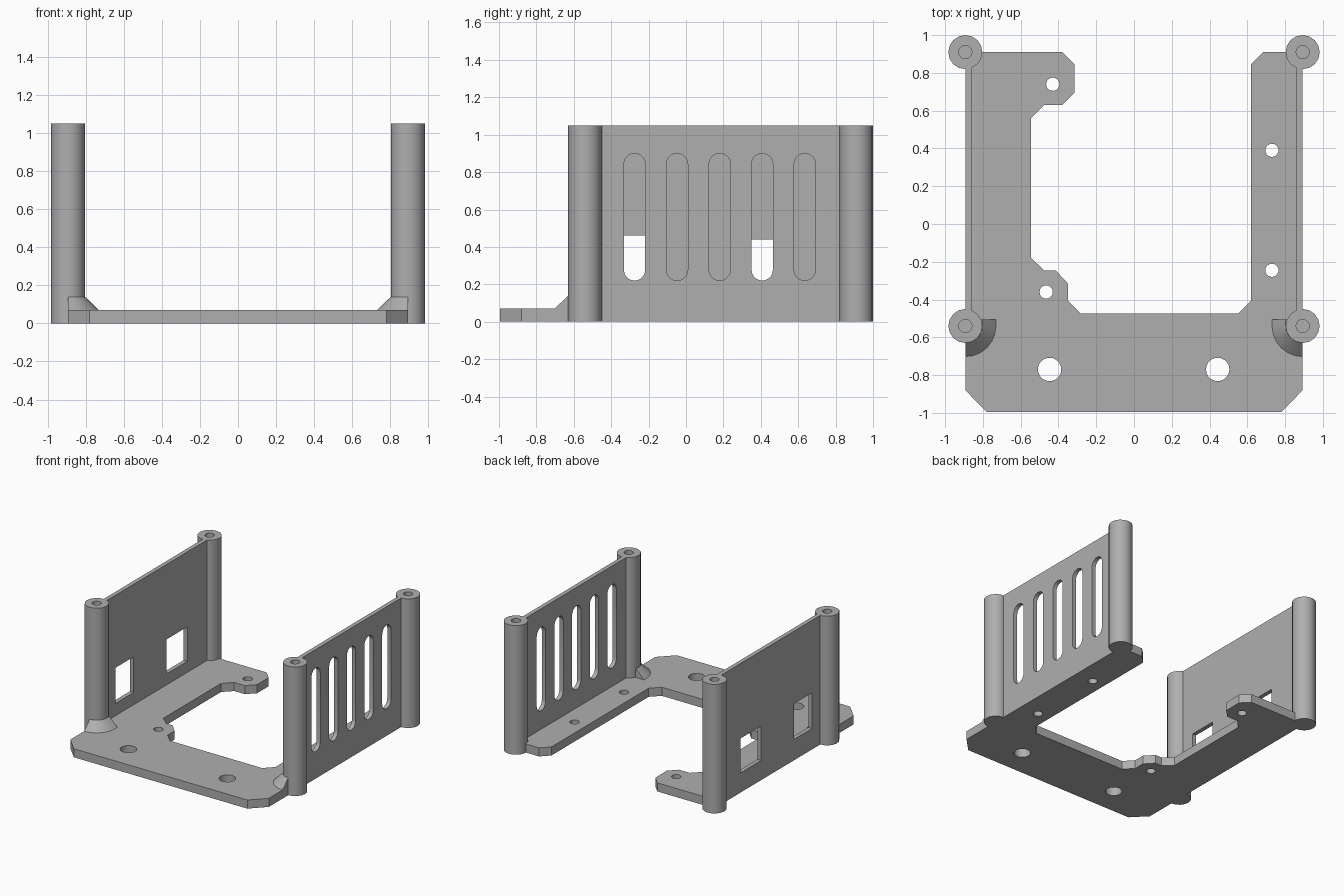
import bpy, bmesh
from math import sin, cos, pi, radians
from mathutils import Matrix, Vector

cube = bpy.data.objects.get("Cube")
if cube:
    bpy.data.objects.remove(cube, do_unlink=True)

GREY = (0.43, 0.43, 0.43, 1)
mat = bpy.data.materials.new("plain grey")
mat.use_nodes = True
mat.diffuse_color = GREY
mat.node_tree.nodes["Principled BSDF"].inputs["Base Color"].default_value = GREY

HEIGHT, BASE = 1.05, 0.07
POST_X, FRONT_Y, BACK_Y, POST_R = 0.893, -0.54, 0.91, 0.09


def finish(name, bm, smooth=True):
    bmesh.ops.remove_doubles(bm, verts=bm.verts, dist=1e-4)
    bmesh.ops.recalc_face_normals(bm, faces=bm.faces)
    mesh = bpy.data.meshes.new(name)
    bm.to_mesh(mesh)
    bm.free()
    mesh.materials.append(mat)
    ob = bpy.data.objects.new(name, mesh)
    bpy.context.collection.objects.link(ob)
    if smooth:
        bpy.ops.object.select_all(action="DESELECT")
        ob.select_set(True)
        bpy.context.view_layer.objects.active = ob
        bpy.ops.object.shade_smooth_by_angle(angle=radians(31))
    return ob


def circle(x, y, r, n=20):
    return [(x + r * cos(2 * pi * i / n), y + r * sin(2 * pi * i / n)) for i in range(n)]


def rect(x0, x1, y0, y1):
    return [(x0, y0), (x1, y0), (x1, y1), (x0, y1)]


def slot(x, y0, y1, r, n=10):
    top = [(x + r * cos(pi * i / n), y1 - r + r * sin(pi * i / n)) for i in range(n + 1)]
    low = [(x - r * cos(pi * i / n), y0 + r - r * sin(pi * i / n)) for i in range(n + 1)]
    return top + low


def sheet(name, outline, holes, thickness, matrix):
    """Flat panel with openings, from a filled and extruded curve."""
    curve = bpy.data.curves.new(name, "CURVE")
    curve.dimensions = "2D"
    curve.fill_mode = "BOTH"
    curve.extrude = thickness / 2
    for loop in [outline] + holes:
        spline = curve.splines.new("POLY")
        spline.points.add(len(loop) - 1)
        for p, (x, y) in zip(spline.points, loop):
            p.co = (x, y, 0, 1)
        spline.use_cyclic_u = True
    temp = bpy.data.objects.new(name + " curve", curve)
    bpy.context.collection.objects.link(temp)
    bpy.context.view_layer.update()
    mesh = temp.evaluated_get(bpy.context.evaluated_depsgraph_get()).to_mesh()
    bm = bmesh.new()
    bm.from_mesh(mesh)
    bpy.data.objects.remove(temp, do_unlink=True)
    bm.transform(matrix)
    return finish(name, bm)


# Base plate with screw holes
right_arm = [(-0.893, 0.91), (-0.38, 0.91), (-0.315, 0.845), (-0.315, 0.695),
             (-0.38, 0.63), (-0.475, 0.63), (-0.545, 0.56), (-0.545, -0.18),
             (-0.475, -0.245), (-0.415, -0.245), (-0.35, -0.315), (-0.35, -0.405),
             (-0.28, -0.475)]
left_arm = [(0.55, -0.475), (0.62, -0.405), (0.62, 0.845), (0.685, 0.91), (0.893, 0.91)]
front_edge = [(0.893, -0.88), (0.78, -0.995), (-0.78, -0.995), (-0.893, -0.88)]
small = [(-0.43, 0.74), (-0.465, -0.36), (0.73, 0.39), (0.73, -0.245)]
holes = [circle(x, y, 0.035) for x, y in small]
holes += [circle(x, -0.77, 0.062) for x in (-0.447, 0.443)]
sheet("base_plate", right_arm + left_arm + front_edge, holes, BASE,
      Matrix.Translation((0, 0, BASE / 2)))

# Side walls: slotted on the left, two windows on the right
panel = rect(FRONT_Y + 0.08, BACK_Y - 0.08, 0, HEIGHT)
slots = [slot(-0.275 + 0.2275 * i, 0.22, 0.9, 0.057) for i in range(5)]
windows = [rect(-0.345, -0.115, 0.17, 0.46), rect(0.31, 0.575, 0.16, 0.44)]
upright = Matrix(((0, 0, 1, 0), (1, 0, 0, 0), (0, 1, 0, 0), (0, 0, 0, 1)))
for name, side, openings in (("left_wall", 1, slots), ("right_wall", -1, windows)):
    sheet(name, panel, openings, 0.034,
          Matrix.Translation((side * 0.876, 0, 0)) @ upright)


# Corner posts with a blind screw hole in the top
def post(name, x, y, n=16):
    profile = [(0, 0), (POST_R, 0), (POST_R, HEIGHT), (0.035, HEIGHT),
               (0.035, HEIGHT - 0.4), (0, HEIGHT - 0.4)]
    bm = bmesh.new()
    verts = [bm.verts.new((r, 0, z)) for r, z in profile]
    edges = [bm.edges.new(pair) for pair in zip(verts, verts[1:])]
    bmesh.ops.spin(bm, geom=verts + edges, cent=(0, 0, 0), axis=(0, 0, 1),
                   angle=2 * pi, steps=n)
    bm.transform(Matrix.Translation((x, y, 0)))
    finish(name, bm)


# Sloped collar on the inner front quarter of each front post
def collar(name, side, n=6):
    bm = bmesh.new()
    profile = [(0.08, BASE - 0.01), (0.162, BASE - 0.01), (0.162, BASE),
               (0.09, 0.14), (0.08, 0.14)]
    steps = [(-pi / 2 + pi / 2 * i / n, 0) for i in range(n + 1)] + [(0, 0.035)]
    rings = []
    for a, dy in steps:
        rings.append([bm.verts.new((side * (-POST_X + r * cos(a)),
                                    FRONT_Y + r * sin(a) + dy, z)) for r, z in profile])
    for a, b in zip(rings, rings[1:]):
        for i in range(len(profile)):
            j = (i + 1) % len(profile)
            bm.faces.new((a[i], a[j], b[j], b[i]))
    bm.faces.new(rings[0])
    bm.faces.new(rings[-1])
    finish(name, bm)


for word, side in (("left", 1), ("right", -1)):
    post("front_post_" + word, side * POST_X, FRONT_Y)
    post("back_post_" + word, side * POST_X, BACK_Y)
    collar("post_collar_" + word, -side)
